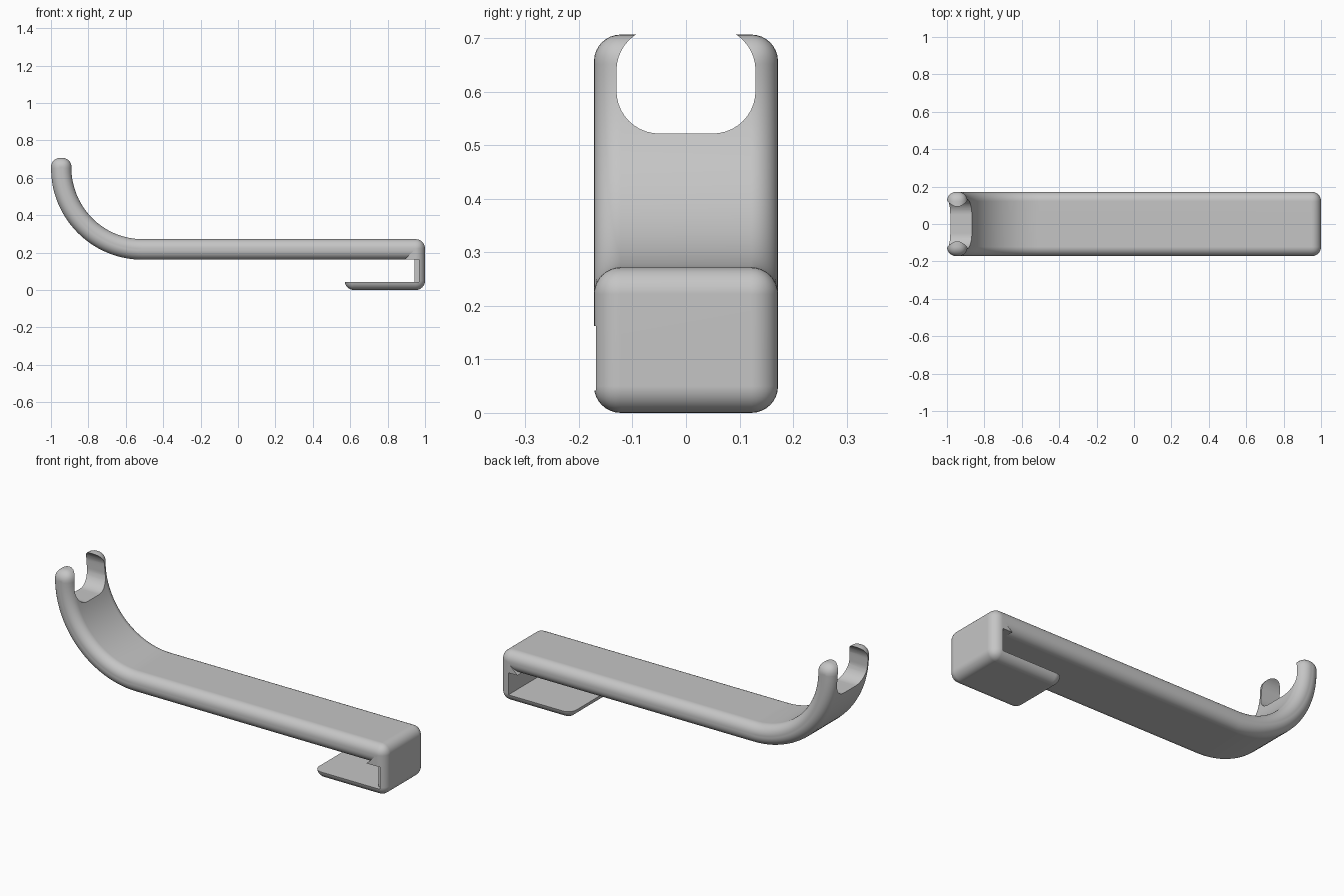
import bpy
import bmesh
from math import sin, cos, pi, radians

cube = bpy.data.objects.get("Cube")
if cube:
    bpy.data.objects.remove(cube, do_unlink=True)

HALF_W = 0.172    # half width along y
TOP = 0.272       # top of the straight bar
UNDER = 0.162     # underside of the straight bar
R = 0.05          # edge rounding
BEND_X, BEND_Z = -0.51, 0.652

grey = bpy.data.materials.new("grey plastic")
grey.use_nodes = True
colour = (0.56, 0.56, 0.56, 1)
grey.diffuse_color = colour
grey.node_tree.nodes["Principled BSDF"].inputs["Base Color"].default_value = colour


def arc(cx, cz, r, start, end, steps):
    angles = [radians(start + (end - start) * i / steps) for i in range(steps + 1)]
    return [(cx + r * cos(a), cz + r * sin(a)) for a in angles]


def prism(name, outline, axis="y", low=-HALF_W, high=HALF_W, round_if=None):
    """Extrude an outline along x or y; optionally round the edges chosen by a rule."""
    bm = bmesh.new()
    place = (lambda p, d: (p[0], d, p[1])) if axis == "y" else (lambda p, d: (d, p[0], p[1]))
    a = [bm.verts.new(place(p, low)) for p in outline]
    b = [bm.verts.new(place(p, high)) for p in outline]
    bm.faces.new(a)
    bm.faces.new(b[::-1])
    for i in range(len(a)):
        j = (i + 1) % len(a)
        bm.faces.new((a[j], a[i], b[i], b[j]))
    bmesh.ops.recalc_face_normals(bm, faces=bm.faces)
    if round_if:
        edges = [e for e in bm.edges if e.calc_face_angle() > 1 and round_if(e)]
        bmesh.ops.bevel(bm, geom=edges, offset=R, segments=8, profile=0.5, affect="EDGES")
    mesh = bpy.data.meshes.new(name)
    bm.to_mesh(mesh)
    bm.free()
    mesh.materials.append(grey)
    ob = bpy.data.objects.new(name, mesh)
    bpy.context.collection.objects.link(ob)
    return ob


def cut(ob, cutter):
    cutter.hide_render = True
    bpy.context.view_layer.objects.active = ob
    mod = ob.modifiers.new("cut", "BOOLEAN")
    mod.operation = "DIFFERENCE"
    mod.solver = "EXACT"
    mod.object = cutter
    bpy.ops.object.modifier_apply(modifier=mod.name)
    bpy.data.objects.remove(cutter, do_unlink=True)


def finish(ob):
    bpy.ops.object.select_all(action="DESELECT")
    ob.select_set(True)
    bpy.context.view_layer.objects.active = ob
    bpy.ops.object.shade_smooth_by_angle(angle=radians(35))
    mod = ob.modifiers.new("clean shading", "WEIGHTED_NORMAL")
    mod.keep_sharp = True


# Straight bar sweeping up into a curved hook
join_x = 0.95
outer = arc(BEND_X, BEND_Z, BEND_Z - UNDER, 270, 180, 28)
inner = arc(BEND_X, BEND_Z, BEND_Z - TOP, 180, 270, 28)
tip = 0.707
bar_outline = ([(join_x, UNDER)] + outer + [(outer[-1][0], tip), (inner[0][0], tip)]
               + inner + [(join_x, TOP)])
bar = prism("hooked_bar", bar_outline,
            round_if=lambda e: min(v.co.x for v in e.verts) < join_x - 0.01)

# Rounded opening that leaves two prongs at the hook's end
hole_r, hole_y, hole_low, hole_high = 0.08, 0.13, 0.522, 0.72
hole = []
for cy, cz, start in ((hole_y - hole_r, hole_high - hole_r, 0),
                      (hole_r - hole_y, hole_high - hole_r, 90),
                      (hole_r - hole_y, hole_low + hole_r, 180),
                      (hole_y - hole_r, hole_low + hole_r, 270)):
    hole += arc(cy, cz, hole_r, start, start + 90, 10)
cut(bar, prism("hole_cutter", hole, "x", -1.2, -0.7))
finish(bar)

# Clip: rounded block hollowed to an end wall and a lower plate
clip = prism("end_clip", [(0.57, 0), (1, 0), (1, TOP), (0.57, TOP)], round_if=lambda e: True)
gap = [(0.4, 0.042), (0.945, 0.042), (0.945, UNDER), (0.89, UNDER),
       (0.935, 0.205), (0.935, 0.4), (0.4, 0.4)]
cut(clip, prism("gap_cutter", gap, low=-0.3, high=0.3))

# Small recess in the front edge of the end wall
recess = [(0.9, 0.042), (0.968, 0.042), (0.968, UNDER), (0.9, UNDER)]
cut(clip, prism("recess_cutter", recess, low=-0.3, high=-0.145))
finish(clip)
